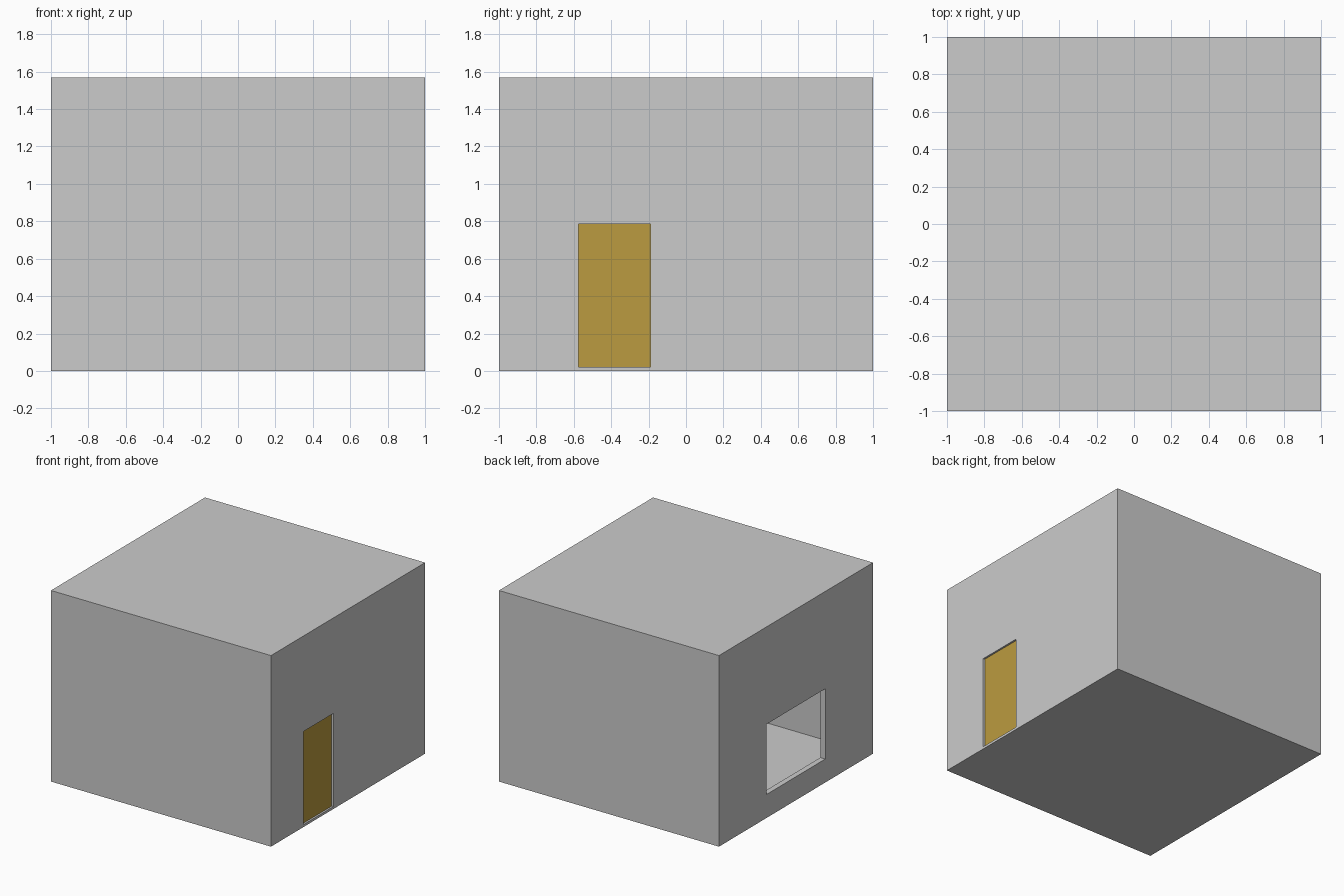
import bpy

if "Cube" in bpy.data.objects:
    bpy.data.objects.remove(bpy.data.objects["Cube"])

HEIGHT = 1.57
WALL, SLAB = 0.045, 0.02
DOOR_Y, DOOR_Z = (-0.575, -0.19), (SLAB, 0.785)


def box(name, x, y, z):
    """Axis-aligned box from (min, max) ranges."""
    lo, hi = zip(x, y, z)
    bpy.ops.mesh.primitive_cube_add(size=1)
    ob = bpy.context.object
    ob.name = name
    for v in ob.data.vertices:
        v.co = [h if c > 0 else l for c, l, h in zip(v.co, lo, hi)]
    return ob


def cut(target, cutter):
    """Subtract the cutter and discard it."""
    mod = target.modifiers.new("cut", 'BOOLEAN')
    mod.operation, mod.solver, mod.object = 'DIFFERENCE', 'EXACT', cutter
    bpy.context.view_layer.objects.active = target
    bpy.ops.object.modifier_apply(modifier=mod.name)
    bpy.data.objects.remove(cutter)


# Hollow room: walls, floor slab and roof
room = box("room_shell", (-1, 1), (-1, 1), (0, HEIGHT))
inner = (-1 + WALL, 1 - WALL)
cut(room, box("cavity", inner, inner, (SLAB, HEIGHT - SLAB)))

# Window opening in the left wall, doorway in the right wall
cut(room, box("window_cutter", (-1.1, -0.9), (-0.38, 0.385), (0.193, 0.77)))
cut(room, box("doorway_cutter", (0.9, 1.1), DOOR_Y, DOOR_Z))

# Slightly recessed door panel
door = box("door", (0.965, 0.985), DOOR_Y, DOOR_Z)
mat = bpy.data.materials.new("door_ochre")
mat.diffuse_color = (0.5, 0.33, 0.05, 1)
mat.use_nodes = True
mat.node_tree.nodes["Principled BSDF"].inputs["Base Color"].default_value = mat.diffuse_color
door.data.materials.append(mat)
